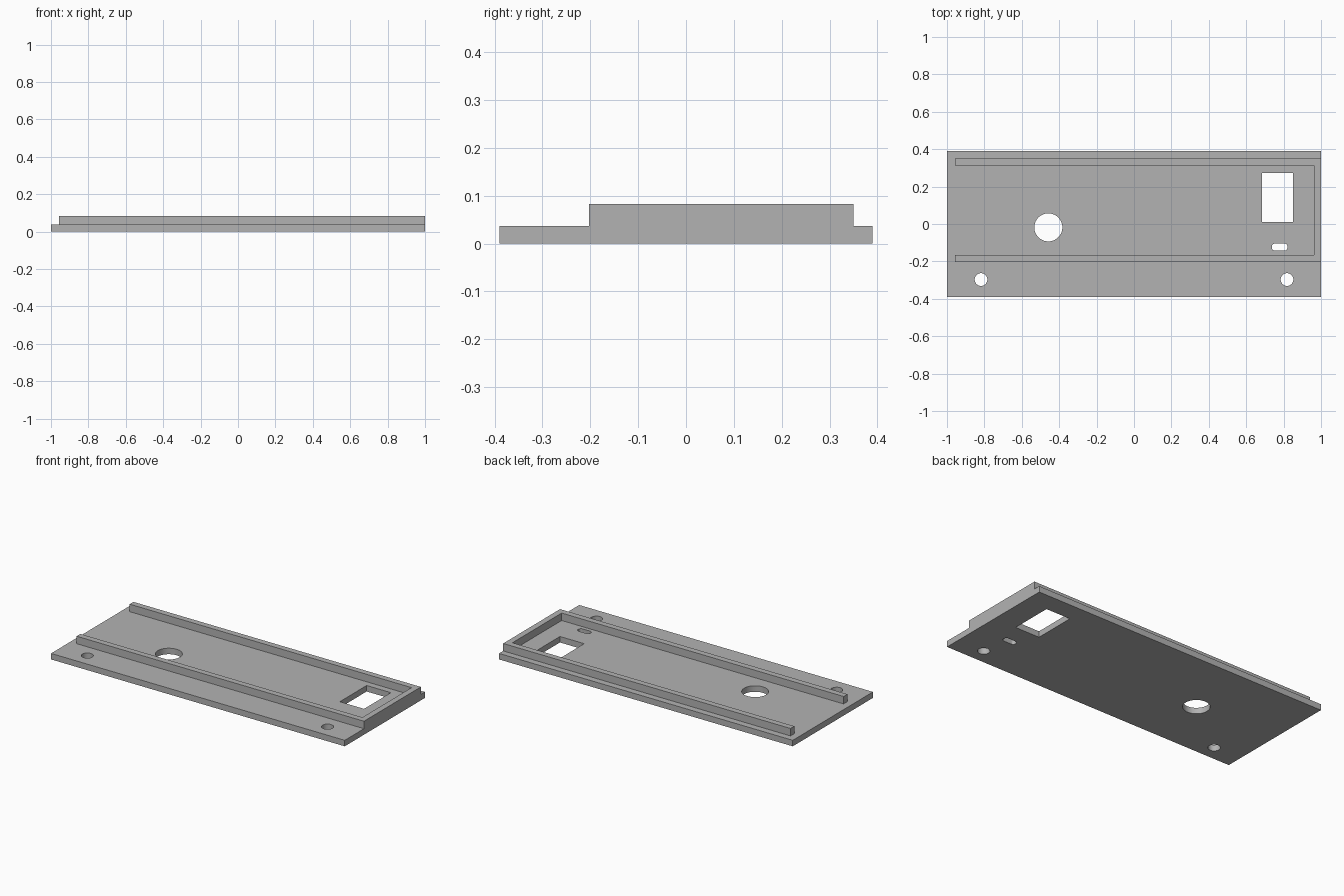
import bpy
import bmesh
from math import cos, sin, pi

cube = bpy.data.objects.get("Cube")
if cube:
    bpy.data.objects.remove(cube, do_unlink=True)

grey = bpy.data.materials.new("plain grey")
grey.use_nodes = True
colour = (0.45, 0.45, 0.45, 1)
grey.diffuse_color = colour
grey.node_tree.nodes["Principled BSDF"].inputs["Base Color"].default_value = colour

PLATE_TOP, RAIL_TOP = 0.037, 0.083


def prism(name, outline, z0, z1):
    """Extrude a flat outline from z0 up to z1."""
    bm = bmesh.new()
    face = bm.faces.new([bm.verts.new((x, y, z0)) for x, y in outline])
    grown = bmesh.ops.extrude_face_region(bm, geom=[face])["geom"]
    bmesh.ops.translate(bm, vec=(0, 0, z1 - z0),
                        verts=[g for g in grown if isinstance(g, bmesh.types.BMVert)])
    bmesh.ops.recalc_face_normals(bm, faces=bm.faces)
    mesh = bpy.data.meshes.new(name)
    bm.to_mesh(mesh)
    bm.free()
    mesh.materials.append(grey)
    obj = bpy.data.objects.new(name, mesh)
    bpy.context.collection.objects.link(obj)
    return obj


def rectangle(x0, x1, y0, y1):
    return [(x0, y0), (x1, y0), (x1, y1), (x0, y1)]


def circle(cx, cy, r, n=48):
    return [(cx + r * cos(2 * pi * i / n), cy + r * sin(2 * pi * i / n)) for i in range(n)]


def rounded(x0, x1, y0, y1, r, n=8):
    corners = [(x1 - r, y1 - r), (x0 + r, y1 - r), (x0 + r, y0 + r), (x1 - r, y0 + r)]
    return [(cx + r * cos(pi / 2 * (k + i / n)), cy + r * sin(pi / 2 * (k + i / n)))
            for k, (cx, cy) in enumerate(corners) for i in range(n + 1)]


# Base plate
plate = prism("base_plate", rectangle(-1, 1, -0.39, 0.39), 0, PLATE_TOP)

# Openings through the plate
openings = {
    "large_hole": circle(-0.458, -0.018, 0.075),
    "right_screw_hole": circle(-0.818, -0.297, 0.034),
    "left_screw_hole": circle(0.818, -0.297, 0.034),
    "window": rectangle(0.685, 0.85, 0.012, 0.273),
    "slot": rounded(0.737, 0.82, -0.142, -0.105, 0.015),
}
cutters = []
for name, outline in openings.items():
    cutter = prism(name + "_cutter", outline, -0.1, 0.1)
    cutter.hide_render = True
    cutters.append(cutter)
    cut = plate.modifiers.new(name, "BOOLEAN")
    cut.operation = "DIFFERENCE"
    cut.solver = "EXACT"
    cut.object = cutter

# Bake the cuts and drop the cutters
depsgraph = bpy.context.evaluated_depsgraph_get()
cut_mesh = bpy.data.meshes.new_from_object(plate.evaluated_get(depsgraph))
plate.modifiers.clear()
plate.data = cut_mesh
for cutter in cutters:
    bpy.data.objects.remove(cutter, do_unlink=True)

# U-shaped raised rail, open at the right end
front, back, wall, start = -0.203, 0.35, 0.037, -0.957
rail = prism("raised_rail", [
    (start, front), (1, front), (1, back), (start, back), (start, back - wall),
    (1 - wall, back - wall), (1 - wall, front + wall), (start, front + wall),
], PLATE_TOP, RAIL_TOP)

# Smooth hole walls, crisp edges elsewhere
bpy.ops.object.select_all(action="DESELECT")
plate.select_set(True)
bpy.context.view_layer.objects.active = plate
bpy.ops.object.shade_smooth_by_angle(angle=pi / 6)
